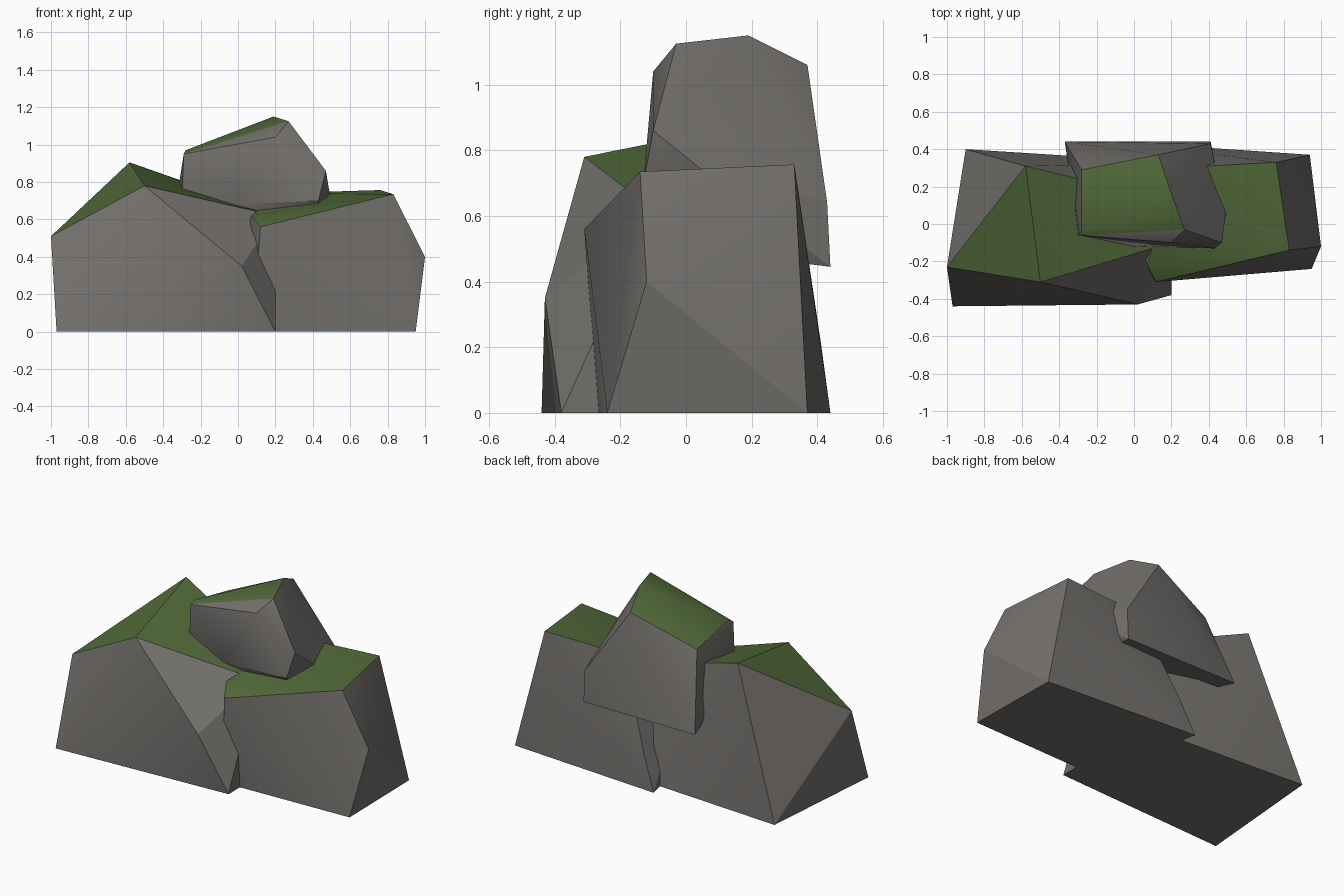
import bpy, bmesh, math

if "Cube" in bpy.data.objects:
    bpy.data.objects.remove(bpy.data.objects["Cube"])


def material(name, rgb):
    m = bpy.data.materials.new(name)
    m.diffuse_color = (*rgb, 1.0)
    m.use_nodes = True
    m.node_tree.nodes["Principled BSDF"].inputs["Base Color"].default_value = m.diffuse_color
    return m


STONE = material("grey stone", (0.17, 0.16, 0.15))
MOSS = material("green moss", (0.08, 0.14, 0.04))


def rock(name, corners, moss_slope=0.72):
    """Convex boulder around its corner points, mossy where it faces up."""
    bm = bmesh.new()
    for c in corners:
        bm.verts.new(c)
    bmesh.ops.convex_hull(bm, input=bm.verts[:])
    bmesh.ops.delete(bm, geom=[v for v in bm.verts if not v.link_faces], context='VERTS')
    bmesh.ops.dissolve_limit(bm, angle_limit=math.radians(1), verts=bm.verts[:], edges=bm.edges[:])
    bmesh.ops.recalc_face_normals(bm, faces=bm.faces[:])
    for f in bm.faces:
        f.normal_update()
        f.material_index = int(f.normal.z > moss_slope)
    mesh = bpy.data.meshes.new(name)
    bm.to_mesh(mesh)
    bm.free()
    mesh.materials.append(STONE)
    mesh.materials.append(MOSS)
    obj = bpy.data.objects.new(name, mesh)
    bpy.context.collection.objects.link(obj)
    bpy.ops.object.select_all(action='DESELECT')
    obj.select_set(True)
    bpy.context.view_layer.objects.active = obj
    bpy.ops.object.shade_smooth_by_angle(angle=math.radians(25))
    return obj


# Left boulder, sloping down to the right
rock("left_rock", [
    (-0.97, -0.44, 0), (0.2, -0.38, 0), (0.2, 0.33, 0), (-0.9, 0.4, 0),
    (-1.0, -0.23, 0.51), (0.02, -0.43, 0.35),
    (-0.5, -0.31, 0.78), (-0.58, 0.31, 0.905),
    (0.2, -0.1, 0.62), (0.2, 0.12, 0.63),
])

# Right boulder with a flat mossy top
rock("right_rock", [
    (0.08, -0.27, 0), (0.95, -0.24, 0), (0.94, 0.37, 0), (-0.08, 0.44, 0),
    (1.0, -0.12, 0.4), (0.01, 0.41, 0.22),
    (0.12, -0.31, 0.56), (0.07, -0.22, 0.62),
    (0.83, -0.14, 0.735), (0.76, 0.33, 0.757), (0.22, 0.3, 0.74),
])

# Smaller boulder resting on both
rock("top_rock", [
    (-0.28, -0.03, 0.97), (-0.28, 0.29, 0.905), (0.13, 0.37, 1.06),
    (0.19, 0.19, 1.15), (0.27, -0.03, 1.125),
    (-0.29, -0.06, 0.95), (0.2, -0.1, 1.04), (0.47, -0.1, 0.86),
    (0.43, -0.13, 0.7), (0.0, -0.12, 0.68), (-0.3, -0.06, 0.72),
    (0.49, 0.05, 0.74), (0.41, 0.43, 0.64),
    (0.41, 0.44, 0.445), (-0.37, 0.44, 0.445),
    (0.38, 0.0, 0.5), (-0.25, 0.0, 0.5),
])
